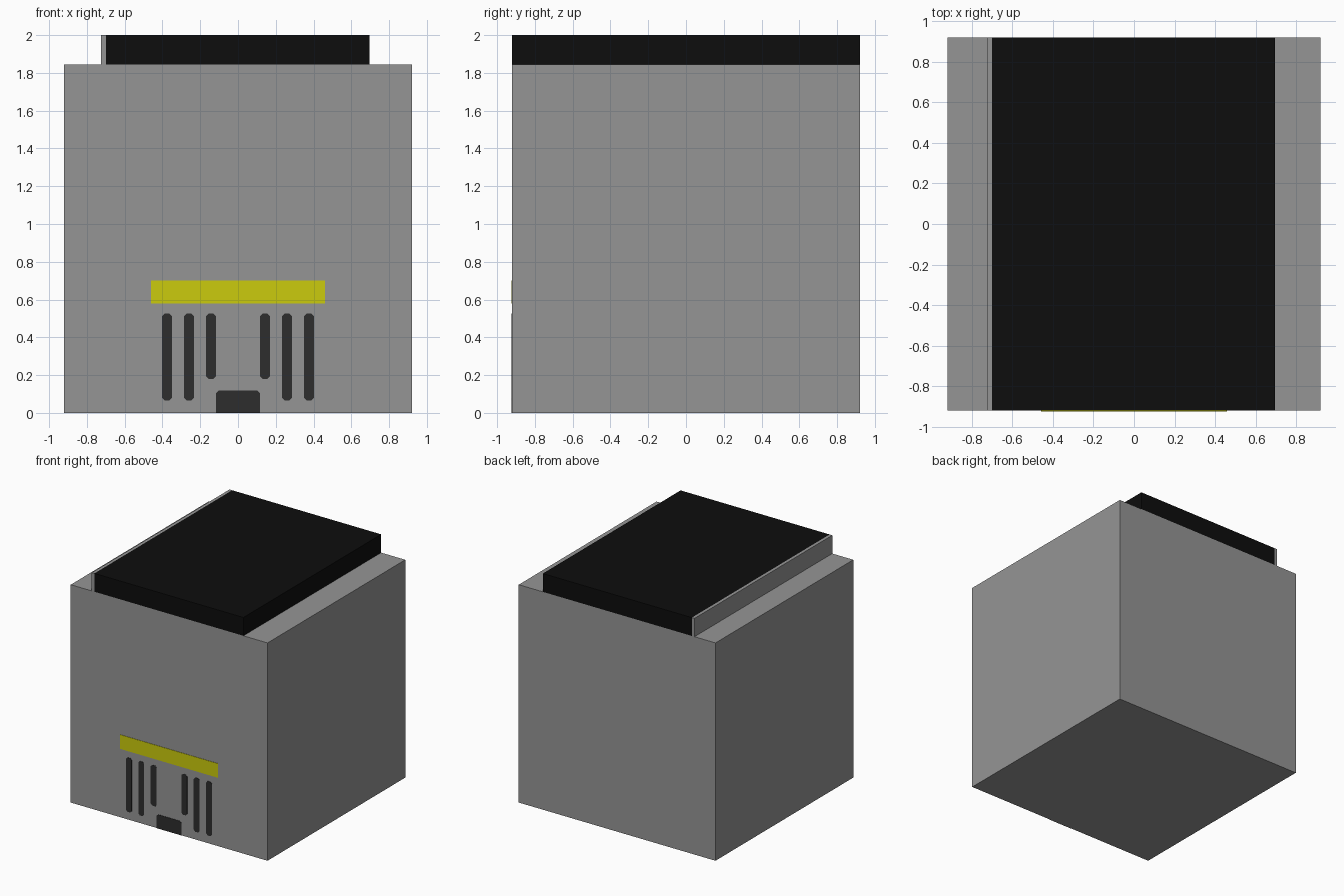
import bpy, bmesh

if "Cube" in bpy.data.objects:
    bpy.data.objects.remove(bpy.data.objects["Cube"])


def material(name, rgb):
    m = bpy.data.materials.new(name)
    m.diffuse_color = (*rgb, 1)
    m.use_nodes = True
    m.node_tree.nodes["Principled BSDF"].inputs["Base Color"].default_value = m.diffuse_color
    return m


GREY = material("grey casing", (0.3, 0.3, 0.3))
BLACK = material("black panel", (0.004, 0.004, 0.004))
DARK = material("dark slot", (0.026, 0.026, 0.026))
YELLOW = material("yellow stripe", (0.6, 0.6, 0.004))

H = 0.922       # half width of the casing
TOP = 1.845     # top of the casing


def prism(name, outline, y0, y1, mat):
    """Extrude an x-z outline from y0 back to y1."""
    bm = bmesh.new()
    face = bm.faces.new([bm.verts.new((x, y0, z)) for x, z in outline])
    ext = bmesh.ops.extrude_face_region(bm, geom=[face])
    for v in ext["geom"]:
        if isinstance(v, bmesh.types.BMVert):
            v.co.y = y1
    bmesh.ops.recalc_face_normals(bm, faces=bm.faces)
    mesh = bpy.data.meshes.new(name)
    bm.to_mesh(mesh)
    bm.free()
    mesh.materials.append(mat)
    obj = bpy.data.objects.new(name, mesh)
    bpy.context.collection.objects.link(obj)
    return obj


def rect(x0, x1, z0, z1):
    return [(x0, z0), (x1, z0), (x1, z1), (x0, z1)]


def clipped(x0, x1, z0, z1, c, bottom=True):
    """Rectangle with clipped corners; the bottom corners are optional."""
    low = [(x0, z0 + c), (x0 + c, z0), (x1 - c, z0), (x1, z0 + c)] if bottom else [(x0, z0), (x1, z0)]
    return low + [(x1, z1 - c), (x1 - c, z1), (x0 + c, z1), (x0, z1 - c)]


# Casing, top panel and the thin strip along the panel's left side
prism("casing", rect(-H, H, 0, TOP), -H, H, GREY)
prism("top_panel", rect(-0.70, 0.696, TOP, 2.0), -H, H, BLACK)
prism("side_strip", rect(-0.725, -0.70, TOP, 2.0), -H, H, GREY)

# Thin plates on the front
F0, F1 = -H - 0.003, -H
prism("front_stripe", rect(-0.46, 0.46, 0.58, 0.70), F0, F1, YELLOW)
prism("bottom_notch", clipped(-0.116, 0.116, 0, 0.118, 0.014, False), F0, F1, DARK)

# Vent slots, mirrored left and right; the inner pair is shorter
for side in (-1, 1):
    for i, (x, z0) in enumerate([(0.143, 0.18), (0.26, 0.066), (0.376, 0.066)]):
        cx = side * x
        prism(f"vent_slot_{'left' if side < 0 else 'right'}_{i + 1}",
              clipped(cx - 0.027, cx + 0.027, z0, 0.525, 0.014), F0, F1, DARK)
